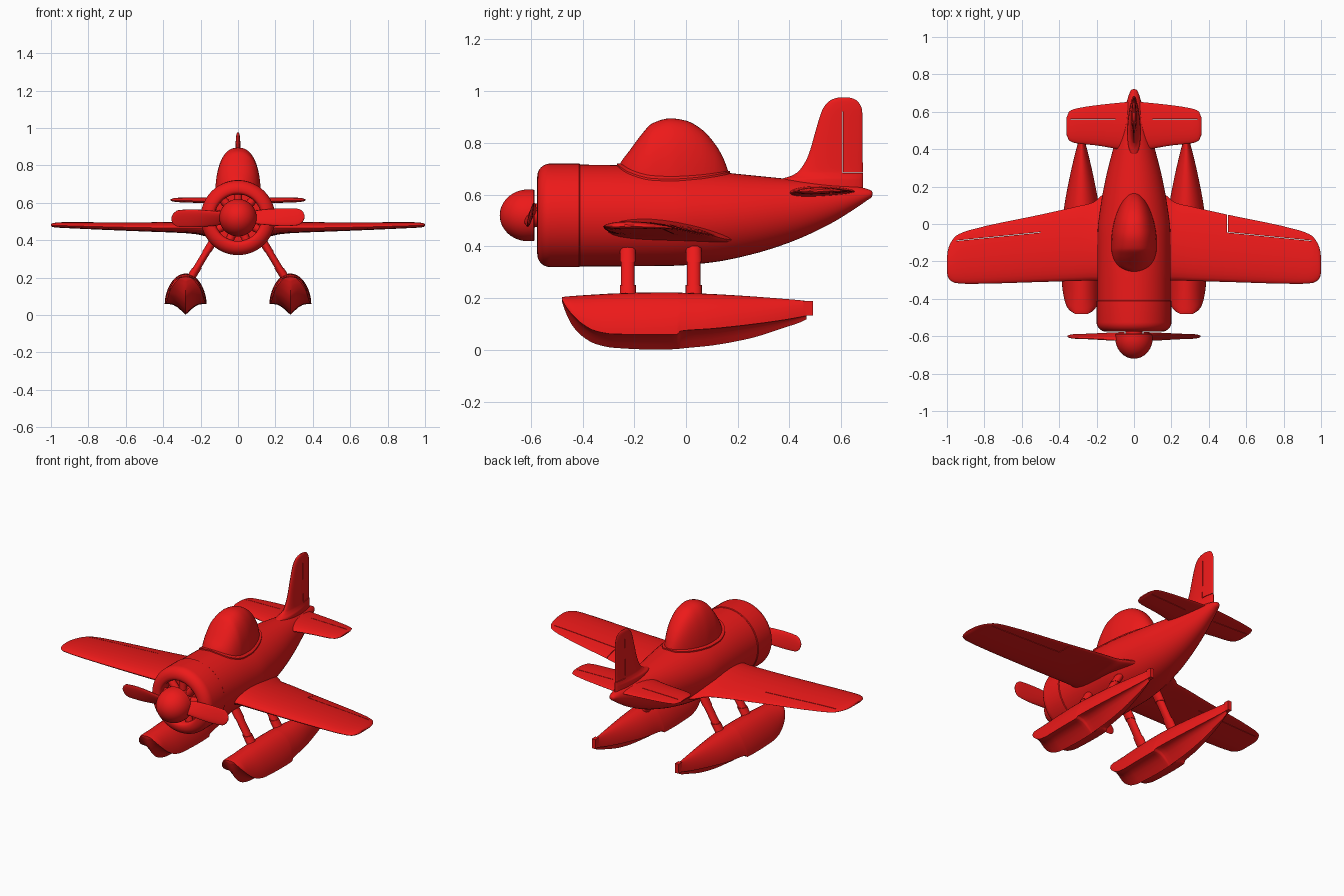
import bpy, bmesh
from math import sin, cos, pi, sqrt, copysign
from mathutils import Vector

if "Cube" in bpy.data.objects:
    bpy.data.objects.remove(bpy.data.objects["Cube"])

red = bpy.data.materials.new("red_paint")
red.diffuse_color = (0.85, 0.01, 0.01, 1)
red.use_nodes = True
red.node_tree.nodes["Principled BSDF"].inputs["Base Color"].default_value = red.diffuse_color


def curve(keys):
    """Smooth, overshoot-free interpolation through rows of (t, values...)."""
    t = [k[0] for k in keys]
    n = len(t)
    cols = []
    for c in range(1, len(keys[0])):
        v = [k[c] for k in keys]
        d = [(v[i + 1] - v[i]) / (t[i + 1] - t[i]) for i in range(n - 1)]
        m = [d[0]] + [2 * a * b / (a + b) if a * b > 0 else 0 for a, b in zip(d, d[1:])] + [d[-1]]
        cols.append((v, m))

    def at(x):
        i = max([0] + [j for j in range(n - 1) if t[j] <= x])
        h = t[i + 1] - t[i]
        s = min(max((x - t[i]) / h, 0), 1)
        return [(1 + 2 * s) * (1 - s) ** 2 * v[i] + s * (1 - s) ** 2 * h * m[i]
                + s * s * (3 - 2 * s) * v[i + 1] + s * s * (s - 1) * h * m[i + 1] for v, m in cols]
    return at


def steps(keys, sub=4):
    return [a[0] + (b[0] - a[0]) * j / sub for a, b in zip(keys, keys[1:]) for j in range(sub)] + [keys[-1][0]]


def loft(name, rings, mirror=False):
    bm = bmesh.new()
    vs = [[bm.verts.new(p) for p in r] for r in rings]
    for a, b in zip(vs, vs[1:]):
        for i in range(len(a)):
            j = (i + 1) % len(a)
            bm.faces.new((a[i], a[j], b[j], b[i]))
    bm.faces.new(vs[0])
    bm.faces.new(vs[-1])
    bmesh.ops.recalc_face_normals(bm, faces=bm.faces)
    me = bpy.data.meshes.new(name)
    bm.to_mesh(me)
    bm.free()
    me.materials.append(red)
    ob = bpy.data.objects.new(name, me)
    bpy.context.collection.objects.link(ob)
    if mirror:
        ob.modifiers.new("mirror", 'MIRROR').use_mirror_merge = False
    return ob


def lathe(name, profile, z=0.52, n=48):
    return loft(name, [[(r * cos(2 * pi * i / n), y, z + r * sin(2 * pi * i / n)) for i in range(n)]
                       for r, y in profile])


def foil(name, keys, place, mirror=False, camber=0.2, n=28):
    """Aerofoil loft; keys: span, lead, trail, lead offset, trail offset, thickness."""
    f, rings = curve(keys), []
    for s in steps(keys):
        le, te, ol, ot, th = f(s)
        ring = []
        for i in range(n):
            a = 2 * pi * i / n
            u = (1 - cos(a)) / 2
            off = ol + (ot - ol) * u + th * (0.62 - 0.3 * u) * sin(a) + camber * th * 4 * u * (1 - u)
            ring.append(place(s, le + (te - le) * u, off))
        rings.append(ring)
    return loft(name, rings, mirror)


def tube(name, a, b, rx, ry, mirror=False, n=20):
    return loft(name, [[(p[0] + rx * cos(2 * pi * i / n), p[1] + ry * sin(2 * pi * i / n), p[2])
                        for i in range(n)] for p in (a, b)], mirror)


cutters = []


def groove(ob, centre, size, rot=0):
    bpy.ops.mesh.primitive_cube_add(size=1, location=centre, rotation=(0, 0, rot))
    c = bpy.context.object
    c.name, c.scale, c.hide_render = "groove_cutter", size, True
    m = ob.modifiers.new("groove", 'BOOLEAN')
    m.operation, m.object, m.solver = 'DIFFERENCE', c, 'EXACT'
    if ob.modifiers[0].type == 'MIRROR':
        ob.modifiers.move(len(ob.modifiers) - 1, 0)
    cutters.append(c)


# fuselage: y, half width, top, bottom
body_keys = [(-0.42, .196, .716, .322), (-0.25, .196, .714, .323), (-0.05, .195, .702, .325),
             (0.1, .178, .69, .338), (0.25, .15, .675, .368), (0.4, .112, .66, .415),
             (0.55, .07, .645, .483), (0.66, .037, .632, .55), (0.7, .024, .622, .578),
             (0.717, .015, .615, .59), (0.721, .005, .608, .598)]
body = curve(body_keys)
rings = []
for y in steps(body_keys):
    w, t, b = body(y)
    rings.append([(w * cos(2 * pi * i / 48), y, (t + b) / 2 + (t - b) / 2 * sin(2 * pi * i / 48)) for i in range(48)])
loft("fuselage", rings)

# engine cowl with open front, engine inside
lip = [(.15 + .05 * sin(a * pi / 16), -.525 - .05 * cos(a * pi / 16)) for a in range(9)]
lathe("engine_cowl", [(.01, -.5), (.125, -.5), (.125, -.555), (.13, -.568), (.138, -.574)] + lip
      + [(.2, -.413), (.197, -.409), (.15, -.409)])
lathe("propeller_shaft", [(.045, -.59), (.045, -.54), (.075, -.53), (.075, -.49)])
for i in range(9):
    a = 2 * pi * i / 9
    d = Vector((sin(a), 0, cos(a)))
    bpy.ops.mesh.primitive_cylinder_add(radius=.022, depth=.06, vertices=16,
                                        location=d * .095 + Vector((0, -.53, .52)), rotation=(0, a, 0))
    bpy.context.object.name = "engine_cylinder"
    bpy.context.object.data.materials.append(red)

# spinner and two twisted blades
lathe("spinner", [(max(.1 * sin(a * pi / 24), .001), -.61 - .11 * cos(a * pi / 24)) for a in range(13)]
      + [(.1, -.59), (.096, -.585), (.01, -.585)])
blade_keys = [(.05, -.028, .028, -.02, .02, .03), (.12, -.036, .042, -.018, .018, .025),
              (.25, -.045, .05, -.012, .012, .018), (.32, -.04, .048, -.01, .01, .015),
              (.346, -.022, .034, -.006, .006, .01), (.355, -.004, .016, -.002, .002, .005)]
for i in range(2):
    ob = foil("propeller_blade", blade_keys, lambda s, c, o: (s, o, c), camber=0)
    ob.location, ob.rotation_euler = (0, -.6, .52), (0, pi * i, 0)

# canopy: y, half width, top
can_keys = [(-.263, .02, .70), (-.25, .06, .728), (-.22, .095, .768), (-.17, .116, .835), (-.13, .122, .876),
            (-.06, .12, .895), (0, .11, .886), (.06, .092, .853), (.11, .069, .799), (.14, .048, .75),
            (.16, .027, .70), (.167, .008, .675)]
can = curve(can_keys)
rings, sill = [], []
for y in steps(can_keys):
    w, t = can(y)
    ring = [(copysign(abs(cos(pi * i / 32)) ** .84, cos(pi * i / 32)) * w, y,
             .63 + (t - .63) * sin(pi * i / 32) ** .84 if 0 < i < 32 else .63) for i in range(33)]
    rings.append(ring)
    # raised sill that follows the fuselage skin
    bw, bt, bb = body(y)
    W = w + .012
    xs = [W * (1 - i / 10) for i in range(21)]
    sill.append([(x, y * 1.015, (bt + bb) / 2 + (bt - bb) / 2 * sqrt(1 - (x / bw) ** 2) + .007) for x in xs]
                + [(-W, y * 1.015, .6), (W, y * 1.015, .6)])
loft("canopy", rings)
loft("canopy_sill", sill)

# wings with flared roots and rounded tips
flat = lambda s, c, o: (s, c, o)
wing = foil("wings", [(.1, -.312, .2, .465, .422, .1), (.17, -.306, .155, .465, .428, .085),
                      (.22, -.302, .115, .465, .438, .07), (.3, -.304, .095, .465, .445, .06),
                      (.5, -.31, .05, .467, .453, .05), (.88, -.32, -.033, .476, .468, .034),
                      (.95, -.316, -.062, .478, .471, .03), (.98, -.303, -.1, .478, .473, .025),
                      (.995, -.282, -.14, .479, .475, .017), (1, -.26, -.18, .479, .477, .008)], flat, True)
groove(wing, (.725, -.067, .47), (.452, .003, .2), -.1)
groove(wing, (.5, .01, .47), (.003, .11, .2))

# tailplane and fin
tail = foil("tailplane", [(.01, .385, .655, .605, .612, .045), (.06, .395, .65, .606, .612, .04),
                          (.2, .42, .635, .61, .613, .03), (.31, .432, .617, .612, .614, .025),
                          (.345, .445, .603, .613, .615, .018), (.36, .475, .57, .614, .615, .008)],
            flat, True, 0.1)
groove(tail, (.22, .56, .61), (.24, .003, .2))
fin = foil("tail_fin", [(.58, .36, .685, 0, 0, .08), (.658, .365, .685, 0, 0, .07), (.672, .405, .685, 0, 0, .055),
                        (.69, .435, .684, 0, 0, .043), (.75, .472, .683, 0, 0, .035), (.85, .502, .683, 0, 0, .029),
                        (.925, .526, .681, 0, 0, .025), (.957, .548, .667, 0, 0, .02),
                        (.97, .57, .65, 0, 0, .014), (.976, .592, .628, 0, 0, .006)],
           lambda s, c, o: (o, c, s), camber=0)
groove(fin, (0, .606, .803), (.2, .003, .236))
groove(fin, (0, .65, .685), (.2, .09, .003))

# floats: y, half width, deck, chine, keel
float_keys = [(-.48, .035, .203, .195, .188), (-.465, .06, .206, .168, .145), (-.44, .08, .208, .137, .095),
              (-.4, .093, .211, .1, .052), (-.35, .102, .214, .073, .023), (-.28, .108, .218, .061, .008),
              (-.12, .112, .222, .059, .001), (-.035, .11, .222, .06, .003), (-.02, .106, .221, .073, .005),
              (.1, .092, .216, .082, .017), (.25, .064, .207, .098, .045), (.38, .034, .197, .116, .086),
              (.44, .018, .192, .127, .106), (.465, .012, .189, .132, .118)]
fl, rings = curve(float_keys), []
for y in steps(float_keys):
    w, t, c, k = fl(y)
    ring = [(.28 + w * cos(pi * i / 20), y, c + (t - c) * sin(pi * i / 20) ** 1.1 if 0 < i < 20 else c)
            for i in range(21)]
    under = [(.82, .0), (.6, .08), (.4, .3), (.2, .63)]
    ring += [(.28 - w * u, y, c + (k - c) * v) for u, v in under] + [(.28, y, k)]
    ring += [(.28 + w * u, y, c + (k - c) * v) for u, v in reversed(under)]
    rings.append(ring)
loft("floats", rings, True)
loft("float_rudders", [[(.28 + a, y, z) for a, y in ((-.012, .455), (.012, .455), (.012, .49), (-.012, .49))]
                       for z in (.132, .189)], True)

# float struts with sleeves at both ends
for y in (-.225, .03):
    at = lambda z: (.245 - (z - .21) * .61, y, z)
    tube("float_strut", at(.15), at(.47), .022, .026, True)
    tube("strut_lower_sleeve", at(.18), at(.25), .026, .031, True)
    tube("strut_upper_sleeve", at(.34), at(.395), .025, .03, True)

# apply modifiers, drop cutters, smooth shading
for ob in bpy.data.objects:
    ob.select_set(ob not in cutters)
bpy.context.view_layer.objects.active = wing
bpy.ops.object.convert(target='MESH')
for c in cutters:
    bpy.data.objects.remove(c)
bpy.ops.object.shade_smooth_by_angle(angle=0.6)
